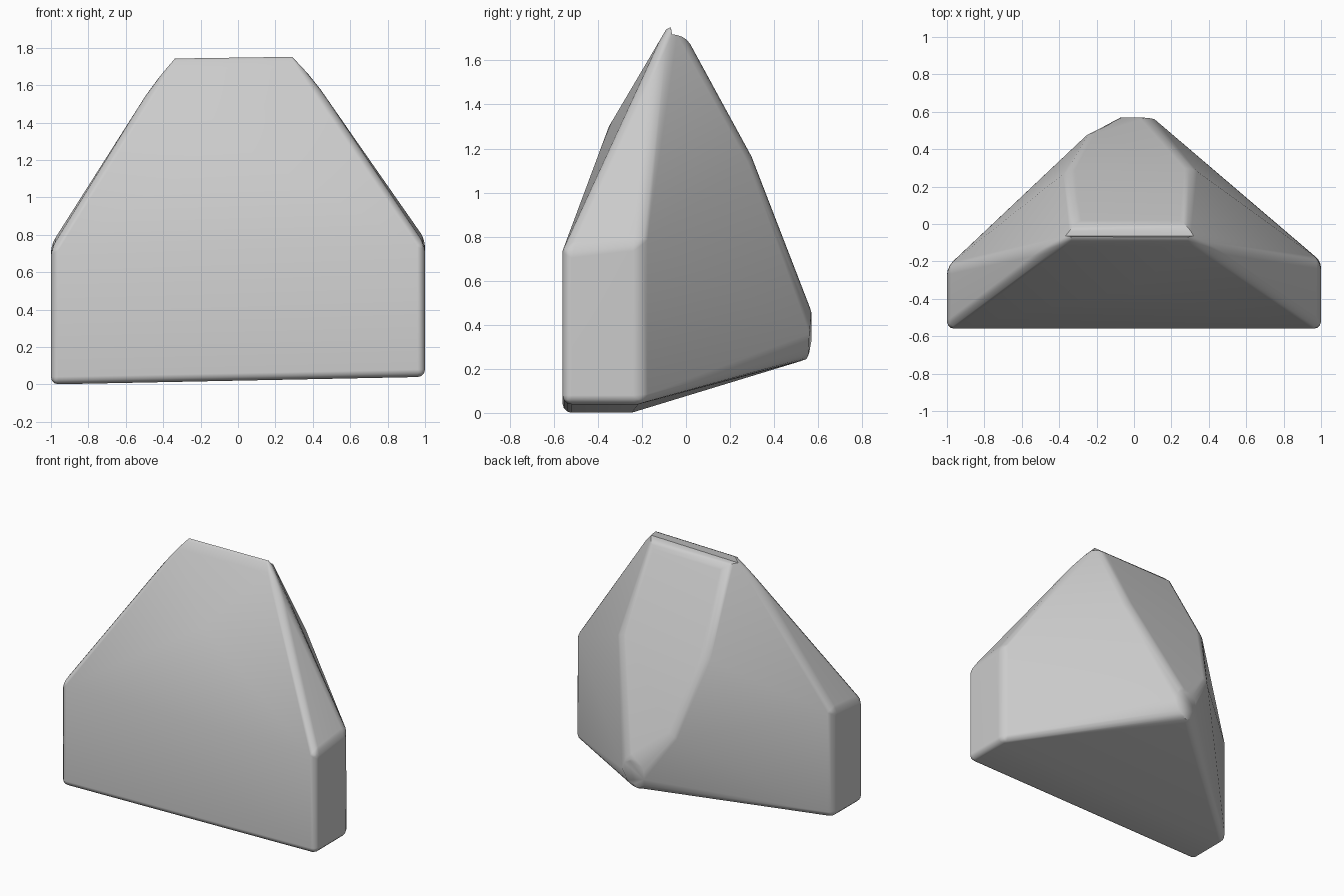
import bpy
import bmesh
import math

cube = bpy.data.objects.get("Cube")
if cube:
    bpy.data.objects.remove(cube, do_unlink=True)

# Stone colour
stone = bpy.data.materials.new("stone_grey")
stone.use_nodes = True
grey = (0.6, 0.6, 0.6, 1)
stone.diffuse_color = grey
stone.node_tree.nodes["Principled BSDF"].inputs["Base Color"].default_value = grey

# Corners of the boulder, from the broad front block to the rear tip
front_block = [(-1, -.56, 0), (1, -.56, .04), (-1, -.56, .72), (1, -.56, .74),
               (-1, -.23, 0), (1, -.2, .04), (-1, -.23, .75), (1, -.2, .78)]
crown = [(-.39, -.1, 1.71), (.34, -.1, 1.725), (.28, .0, 1.71), (-.32, .0, 1.7)]
front_bulge = [(-.03, -.35, 1.3)]
shoulders = [(-.35, .29, 1.16), (.31, .3, 1.16), (-.24, .49, .66)]
rear_tip = [(-.06, .57, .44), (.07, .57, .46), (.11, .56, .36),
            (-.07, .57, .33), (.05, .555, .25), (-.05, .54, .24)]

bm = bmesh.new()
for point in front_block + crown + front_bulge + shoulders + rear_tip:
    bm.verts.new(point)
hull = bmesh.ops.convex_hull(bm, input=bm.verts)
loose = [v for v in bm.verts if not v.link_faces]
bmesh.ops.delete(bm, geom=loose, context='VERTS')
bmesh.ops.dissolve_limit(bm, angle_limit=math.radians(2),
                         verts=bm.verts, edges=bm.edges)
bmesh.ops.recalc_face_normals(bm, faces=bm.faces)

# Worn, rounded edges along the long ridges
ridges = [e for e in bm.edges
          if e.calc_face_angle(0) > math.radians(22) and e.calc_length() > .25]
bmesh.ops.bevel(bm, geom=ridges, offset=.04, offset_type='OFFSET', segments=3,
                profile=.5, affect='EDGES', clamp_overlap=True)
bmesh.ops.recalc_face_normals(bm, faces=bm.faces)

mesh = bpy.data.meshes.new("boulder")
bm.to_mesh(mesh)
bm.free()
mesh.materials.append(stone)
boulder = bpy.data.objects.new("boulder", mesh)
bpy.context.collection.objects.link(boulder)

# Smooth ridges, flat facets
bpy.context.view_layer.objects.active = boulder
boulder.select_set(True)
bpy.ops.object.shade_smooth_by_angle(angle=math.radians(35))
weighted = boulder.modifiers.new("facet_normals", 'WEIGHTED_NORMAL')
weighted.keep_sharp = True
